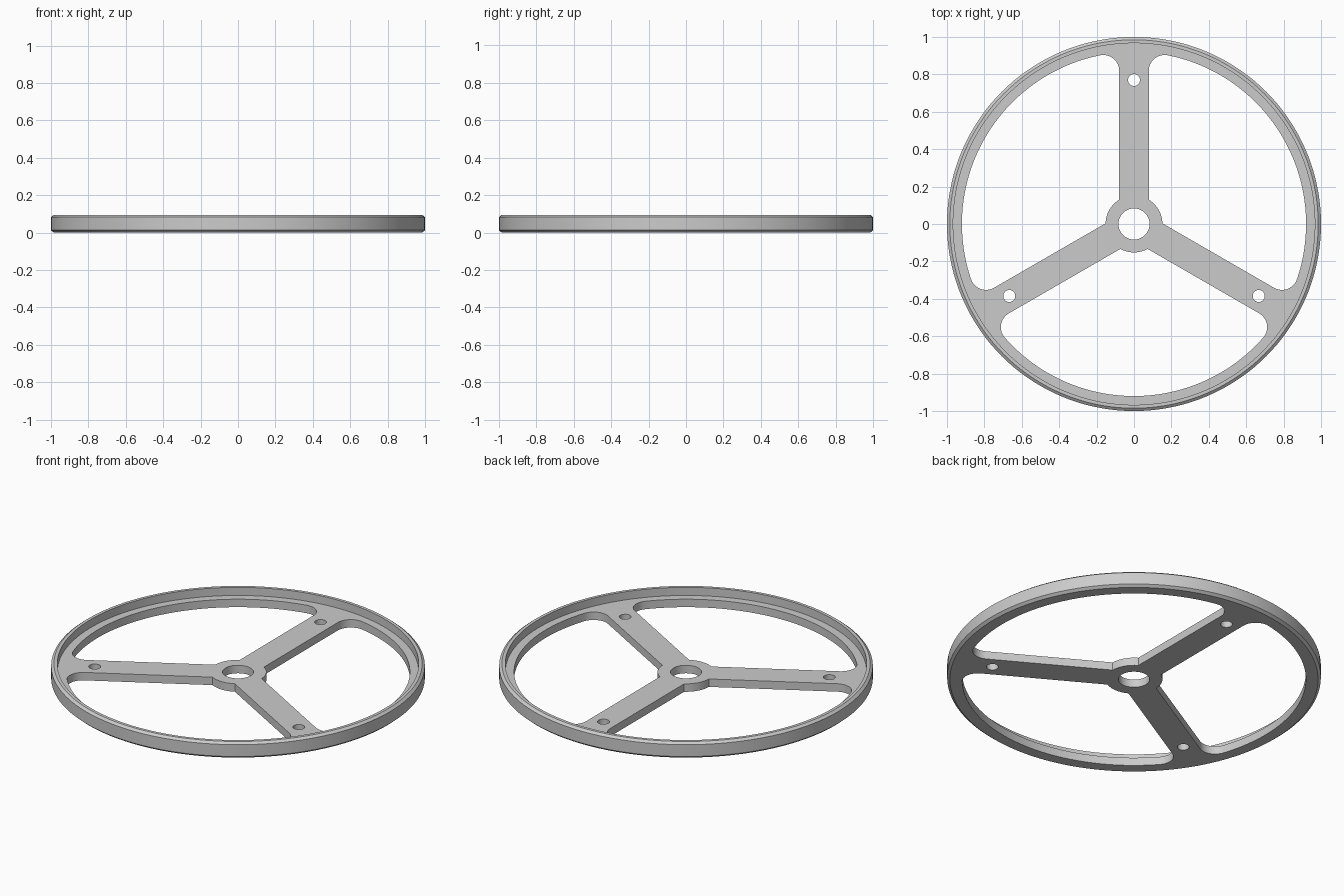
import bpy
import bmesh
from math import asin, atan2, cos, degrees, hypot, radians, sin, sqrt

cube = bpy.data.objects.get("Cube")
if cube:
    bpy.data.objects.remove(cube, do_unlink=True)

# Main dimensions
PLATE_TOP, RIM_TOP = 0.047, 0.095
HUB, BORE, SPOKE_HALF = 0.152, 0.083, 0.079
INNER, FILLET = 0.92, 0.085
HOLE, HOLE_DIST = 0.032, 0.77
LIP = 0.967


def polar(r, deg):
    return complex(r * cos(radians(deg)), r * sin(radians(deg)))


def arc(centre, r, start, end, n):
    return [centre + polar(r, start + (end - start) * i / n) for i in range(n + 1)]


def circle(centre, r, n):
    return arc(centre, r, 0, 360, n)[:-1]


def window():
    """Opening between two spokes, mirrored about its 30 degree axis."""
    x = SPOKE_HALF + FILLET
    c = complex(x, sqrt((INNER - FILLET) ** 2 - x * x))
    tangent = degrees(atan2(c.imag, c.real))
    half = arc(0, HUB, 30, 90 - degrees(asin(SPOKE_HALF / HUB)), 8)
    half += arc(c, FILLET, 180, tangent, 12)
    half += arc(0, INNER, tangent, 30, 24)[1:]
    mirrored = [p.conjugate() * polar(1, 60) for p in half]
    return half + mirrored[-2:0:-1]


# Outlines of all openings
openings = [circle(0, BORE, 64)]
for k in range(3):
    turn = polar(1, 120 * k)
    openings.append([p * turn for p in window()])
    openings.append(circle(HOLE_DIST * 1j * turn, HOLE, 32))

bm = bmesh.new()


def ring(points, z):
    return [bm.verts.new((p.real, p.imag, z)) for p in points]


def wall(a, b):
    for i in range(len(a)):
        bm.faces.new((a[i - 1], a[i], b[i], b[i - 1]))


def fill(loops):
    edges = []
    for loop in loops:
        for i in range(len(loop)):
            e = bm.edges.get((loop[i - 1], loop[i]))
            edges.append(e or bm.edges.new((loop[i - 1], loop[i])))
    bmesh.ops.triangle_fill(bm, use_beauty=True, edges=edges, normal=(0, 0, 1))


# Raised rim with chamfered outer edges
profile = [(0.985, 0), (1, 0.013), (1, 0.083), (0.985, RIM_TOP),
           (LIP, RIM_TOP), (LIP, PLATE_TOP)]
rim = [ring(circle(0, r, 144), z) for r, z in profile]
for a, b in zip(rim, rim[1:]):
    wall(a, b)

# Spoked plate: opening walls, then bottom and top faces
bottoms = [ring(o, 0) for o in openings]
tops = [ring(o, PLATE_TOP) for o in openings]
for a, b in zip(bottoms, tops):
    wall(a, b)
fill([rim[0]] + bottoms)
fill([rim[-1]] + tops)
bmesh.ops.recalc_face_normals(bm, faces=bm.faces[:])

mesh = bpy.data.meshes.new("spoked_wheel")
bm.to_mesh(mesh)
bm.free()
wheel = bpy.data.objects.new("spoked_wheel", mesh)
bpy.context.collection.objects.link(wheel)

# Plain grey finish
grey = bpy.data.materials.new("light_grey")
grey.use_nodes = True
colour = (0.6, 0.6, 0.6, 1)
grey.diffuse_color = colour
grey.node_tree.nodes["Principled BSDF"].inputs["Base Color"].default_value = colour
mesh.materials.append(grey)

bpy.ops.object.select_all(action="DESELECT")
wheel.select_set(True)
bpy.context.view_layer.objects.active = wheel
bpy.ops.object.shade_smooth_by_angle(angle=radians(25))
